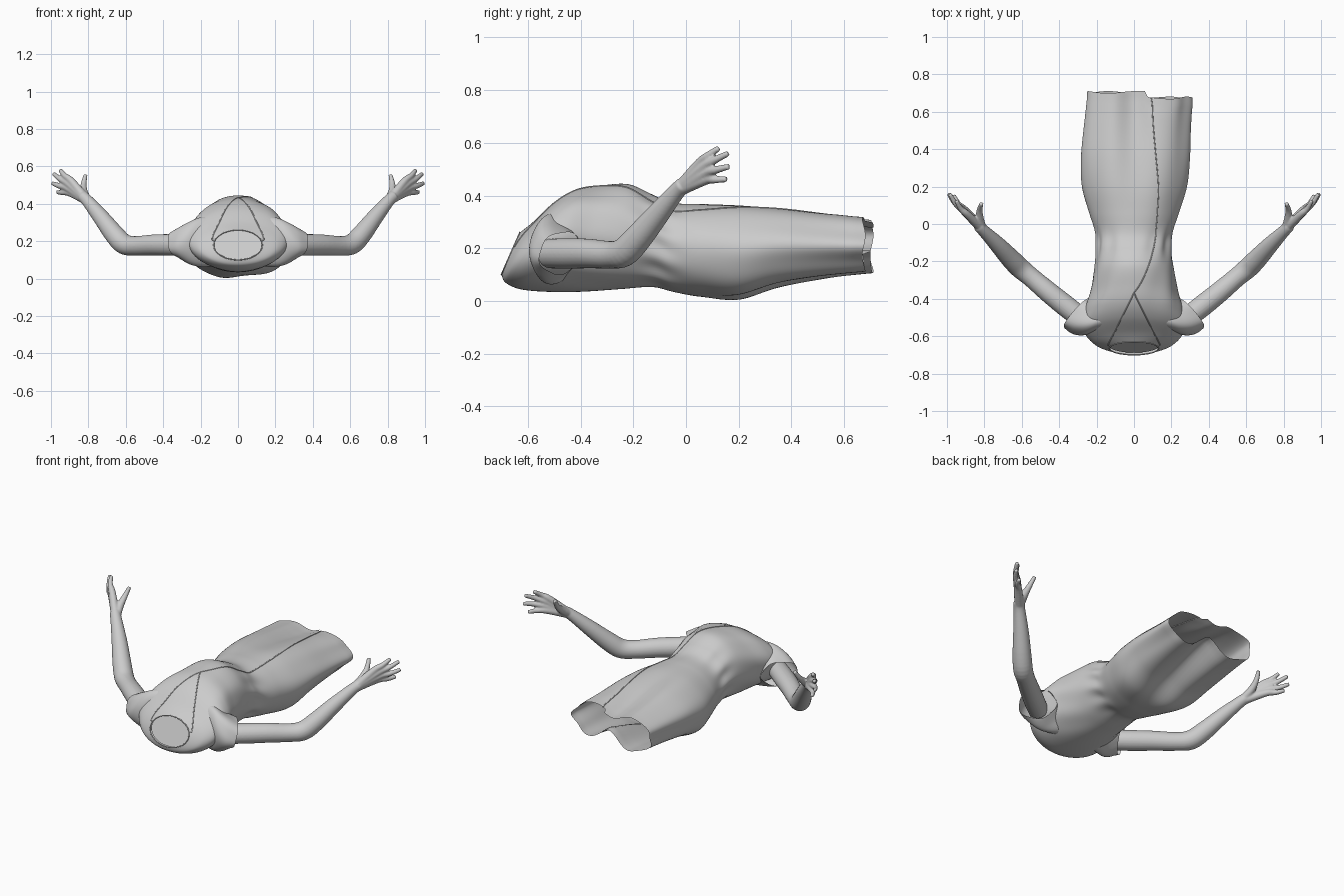
import bpy, bmesh, math
from mathutils import Vector

cube = bpy.data.objects.get("Cube")
if cube:
    bpy.data.objects.remove(cube)

grey = bpy.data.materials.new("soft grey")
grey.use_nodes = True
grey.diffuse_color = (0.6, 0.6, 0.6, 1)
grey.node_tree.nodes["Principled BSDF"].inputs["Base Color"].default_value = (0.6, 0.6, 0.6, 1)


def finish(name, bm, angle=50):
    bmesh.ops.recalc_face_normals(bm, faces=bm.faces)
    mesh = bpy.data.meshes.new(name)
    bm.to_mesh(mesh)
    bm.free()
    mesh.materials.append(grey)
    ob = bpy.data.objects.new(name, mesh)
    bpy.context.collection.objects.link(ob)
    bpy.ops.object.select_all(action='DESELECT')
    ob.select_set(True)
    bpy.context.view_layer.objects.active = ob
    bpy.ops.object.shade_smooth_by_angle(angle=math.radians(angle))
    return ob


def spline(rows, u):
    """Smooth interpolation through rows of numbers, u in 0..1."""
    t = u * (len(rows) - 1)
    i = min(int(t), len(rows) - 2)
    f = t - i
    p = [rows[max(0, min(len(rows) - 1, i + k))] for k in (-1, 0, 1, 2)]
    return [b + 0.5 * f * (c - a + f * (2 * a - 5 * b + 4 * c - d + f * (3 * (b - c) + d - a)))
            for a, b, c, d in zip(*p)]


def loft(bm, rings, cap=False):
    loops = [[bm.verts.new(p) for p in ring] for ring in rings]
    for a, b in zip(loops, loops[1:]):
        for j in range(len(a)):
            k = (j + 1) % len(a)
            bm.faces.new((a[j], a[k], b[k], b[j]))
    if cap:
        bm.faces.new(loops[0])
        bm.faces.new(loops[-1])


def bump(x, centre, width):
    return math.exp(-((x - centre) / width) ** 2)


# Robe sections: y at underside, y at top, half width, z underside, z top
SECTIONS = [
    (-.70, -.63, .13, .10, .26), (-.685, -.58, .215, .07, .30),
    (-.63, -.50, .27, .045, .375), (-.53, -.42, .265, .035, .42),
    (-.40, -.33, .235, .035, .437), (-.25, -.22, .212, .045, .443),
    (-.13, -.13, .20, .053, .405), (-.05, -.05, .205, .035, .372),
    (.06, .06, .24, .01, .372), (.20, .20, .28, -.008, .377),
    (.35, .35, .29, .035, .368), (.52, .52, .285, .065, .35),
    (.69, .69, .28, .085, .335)]


def robe_point(u, a):
    y0, y1, w, z0, z1 = spline(SECTIONS, u)
    s, c = math.sin(a), math.cos(a)
    y = y0 + (y1 - y0) * (s + 1) / 2
    skirt = max(0, min(1, (y + .05) / .7))
    # gathered folds at the waist, long soft folds down the skirt
    fold = .03 * bump(y, -.11, .07) * math.sin(11 * a + 9 * y)
    fold += .035 * skirt * math.sin(7 * a + 2.5 * y)
    fold += .012 * bump(y, -.35, .15) * math.sin(9 * a + 14 * y)
    x = w * c * (1 + fold) + .022 * skirt ** 3
    h = (z1 - z0) / 2
    # hollow between the two legs, deepening to the hem, strongest underneath
    depth, centre = (.45, 0) if s > 0 else (.85, .04)
    dip = 1 - depth * skirt ** 1.6 * bump(x, centre, .09)
    z = (z0 + z1) / 2 + h * s * dip * (1 + fold * abs(c))
    if skirt > .9:
        y += (.015 if x < .07 else -.015) * (skirt - .9) * 10
        y += .006 * (skirt - .9) * 10 * math.sin(5 * a)
    return Vector((x, y, z))


def robe_ring(u, n=96):
    return [robe_point(u, 2 * math.pi * j / n) for j in range(n)]


bm = bmesh.new()
loft(bm, [robe_ring(i / 120) for i in range(121)])
finish("robe", bm)

# Flat base of the neck, set just inside the collar
bm = bmesh.new()
bm.faces.new([bm.verts.new(p + Vector((0, .012, 0))) for p in robe_ring(0)])
finish("neck_base", bm)

# Short open sleeves: centre x, y, z, radius across, radius in height
SLEEVE = [(.13, -.50, .20, .10, .135), (.19, -.505, .195, .118, .132),
          (.25, -.50, .187, .115, .110), (.305, -.475, .182, .107, .08)]
along = Vector((.75, .66, 0))
across = Vector((.66, -.75, 0))


def sleeve_ring(u):
    x, y, z, r, h = spline(SLEEVE, u)
    ring = []
    for j in range(48):
        a = 2 * math.pi * j / 48
        k = 1 + .04 * u * math.sin(5 * a + 4 * u)
        p = Vector((x, y, z)) + across * (r * k * math.cos(a))
        # the hem of the sleeve runs a little further out on top
        p += along * (.02 * u * u * math.sin(a))
        ring.append(p + Vector((0, 0, h * k * math.sin(a))))
    return ring


bm = bmesh.new()
loft(bm, [sleeve_ring(i / 24) for i in range(25)])
sleeves = finish("sleeves", bm)
sleeves.modifiers.new("mirror", 'MIRROR').use_mirror_merge = False


# Bare arms and hands, blended into one skin
def tube(bm, rows, steps, sides):
    pts = [spline(rows, i / steps) for i in range(steps + 1)]
    rings = []
    for i, p in enumerate(pts):
        d = Vector(pts[min(i + 1, steps)][:3]) - Vector(pts[max(i - 1, 0)][:3])
        q = d.to_track_quat('Z', 'Y')
        rings.append([Vector(p[:3]) + q @ Vector((p[3] * math.cos(t), p[3] * math.sin(t), 0))
                      for t in (2 * math.pi * j / sides for j in range(sides))])
    loft(bm, rings, cap=True)


ARM = [(.26, -.52, .18, .056), (.35, -.45, .18, .058), (.45, -.37, .18, .056),
       (.55, -.285, .175, .052), (.61, -.235, .185, .055), (.66, -.185, .235, .053),
       (.73, -.11, .325, .044), (.80, -.04, .41, .033), (.83, -.01, .44, .031)]
WRIST = (.81, -.03, .42, .026)
# knuckle and tip of the four fingers
FINGERS = [((.89, .05, .52), (.95, .125, .58)), ((.905, .063, .505), (.985, .16, .56)),
           ((.91, .072, .483), (.992, .163, .51)), ((.90, .072, .459), (.965, .155, .462))]
bm = bmesh.new()
tube(bm, ARM, 32, 24)
for knuckle, tip in FINGERS:
    k, t = Vector(knuckle), Vector(tip)
    mid = k.lerp(t, .5) + Vector((.006, -.006, 0))
    tube(bm, [WRIST, (*k, .02), (*mid, .015), (*t, .011)], 15, 12)
tube(bm, [(.81, -.02, .43, .022), (.825, .03, .465, .022), (.825, .075, .505, .016),
          (.815, .11, .555, .011)], 15, 12)
arms = finish("arms", bm, 180)
arms.modifiers.new("mirror", 'MIRROR').use_mirror_merge = False
remesh = arms.modifiers.new("blend", 'REMESH')
remesh.mode = 'VOXEL'
remesh.voxel_size = .005
remesh.use_smooth_shade = True
smooth = arms.modifiers.new("relax", 'SMOOTH')
smooth.factor = .5
smooth.iterations = 4


# Collar, lapel and wrap edges laid on the cloth
def edging(name, path, radius=.003, steps=60):
    bm = bmesh.new()
    rows = [(*robe_point(*path(i / steps)), radius) for i in range(steps + 1)]
    tube(bm, rows, steps, 8)
    finish(name, bm)


TOP = math.pi / 2


def lapel(t, side):
    width = spline(SECTIONS, .3 * t)[2]
    return .3 * t, TOP - side * math.asin(min(.95, .15 * (1 - t) / width))


edging("collar_edge", lambda t: (0, 2 * math.pi * t))
edging("left_lapel_edge", lambda t: lapel(t, 1))
edging("right_lapel_edge", lambda t: lapel(t, -1))
edging("wrap_edge", lambda t: (.3 + .7 * t, TOP - .62 * math.sin(math.pi * min(t * 1.25, .5))
                               + .6 * max(0, t - .4)), .003, 90)
